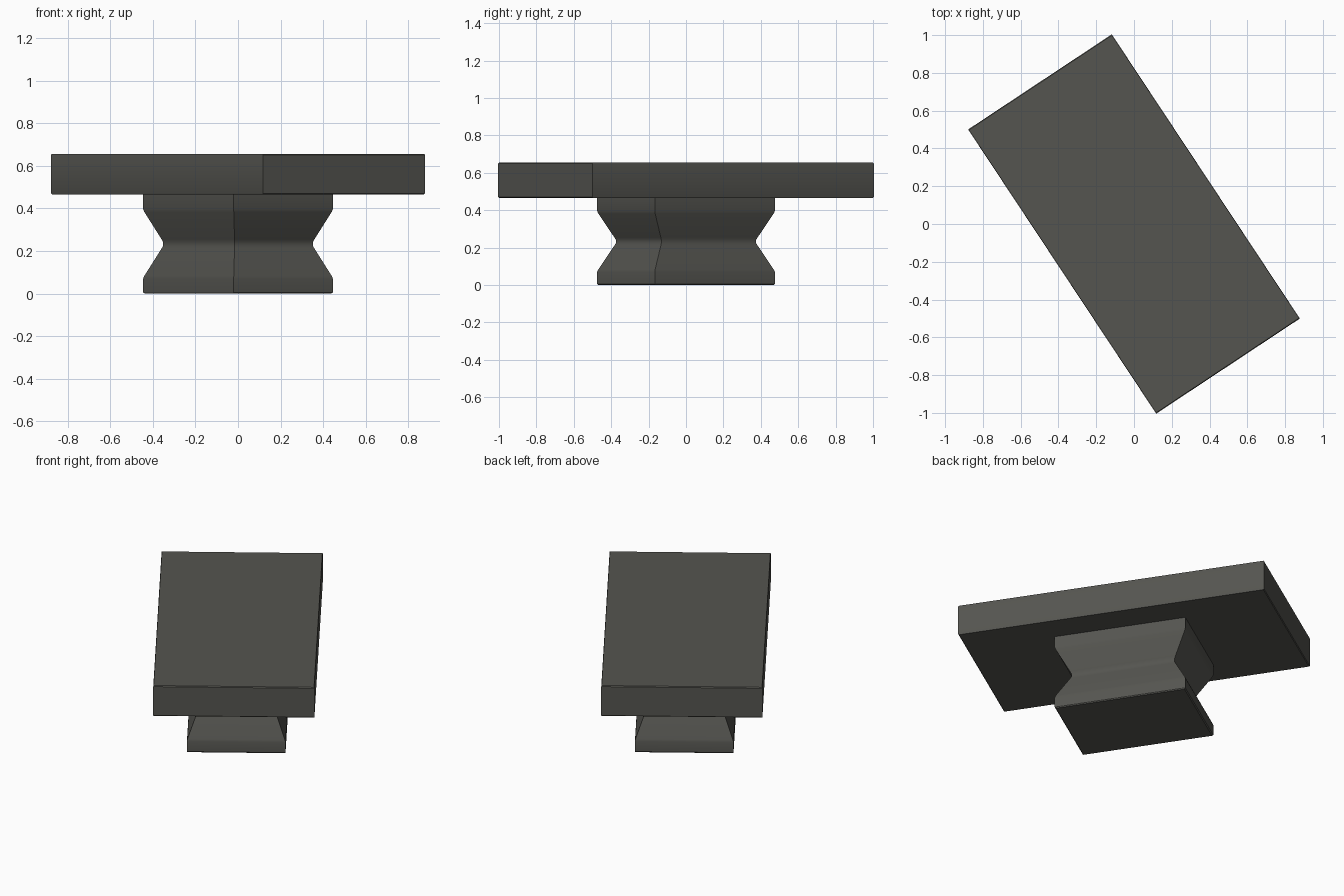
import bpy, bmesh, math

if "Cube" in bpy.data.objects:
    bpy.data.objects.remove(bpy.data.objects["Cube"])

ANGLE = math.radians(33.5)

mat = bpy.data.materials.new("dark warm grey")
mat.diffuse_color = (0.09, 0.09, 0.08, 1)
mat.use_nodes = True
mat.node_tree.nodes["Principled BSDF"].inputs["Base Color"].default_value = mat.diffuse_color


def stacked_block(name, hx, hy, profile):
    """Rectangular solid lofted through (height, scale) levels."""
    bm = bmesh.new()
    rings = [[bm.verts.new((sx * hx * s, sy * hy * s, z))
              for sx, sy in ((-1, -1), (1, -1), (1, 1), (-1, 1))]
             for z, s in profile]
    bm.faces.new(rings[0][::-1])
    bm.faces.new(rings[-1])
    for lo, hi in zip(rings, rings[1:]):
        for i in range(4):
            j = (i + 1) % 4
            bm.faces.new((lo[i], lo[j], hi[j], hi[i]))
    me = bpy.data.meshes.new(name)
    bm.to_mesh(me)
    bm.free()
    me.materials.append(mat)
    ob = bpy.data.objects.new(name, me)
    bpy.context.collection.objects.link(ob)
    ob.rotation_euler.z = ANGLE
    bpy.context.view_layer.objects.active = ob
    ob.select_set(True)
    bpy.ops.object.shade_smooth_by_angle(angle=math.radians(30))
    ob.select_set(False)
    return ob


# Pedestal: flared foot, narrow waist, flared head
half = [(0.0, 0.985), (0.006, 1.0), (0.07, 1.0), (0.083, 0.988),
        (0.212, 0.805), (0.224, 0.79)]
head = [(0.466 - z, s) for z, s in reversed(half[1:])] + [(0.47, 1.0)]
stacked_block("pedestal", 0.279, 0.385, half + head)

# Table top: slab with finely eased edges
stacked_block("table_top", 0.456, 0.902,
              [(0.466, 0.995), (0.47, 1.0), (0.65, 1.0), (0.655, 0.995)])
